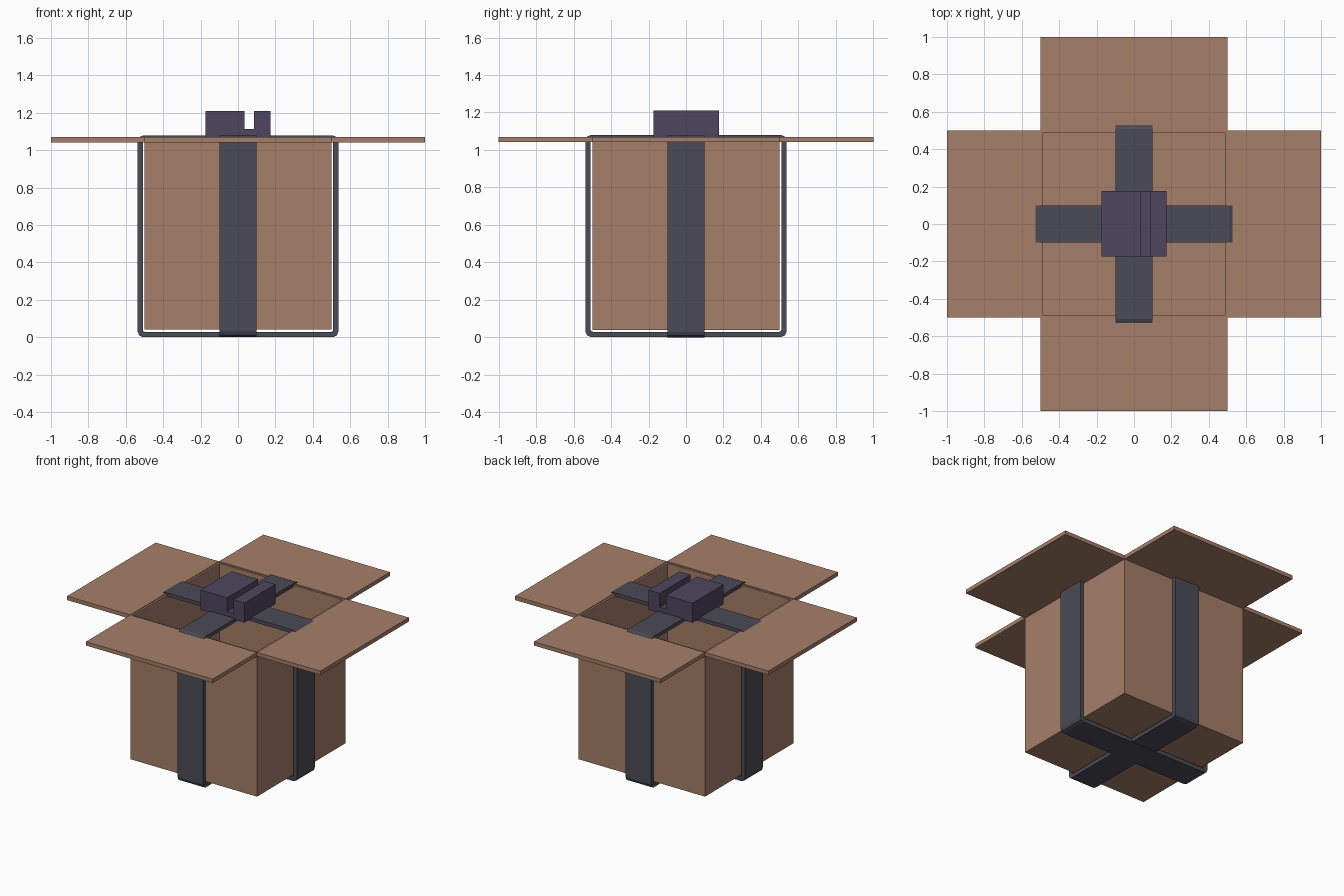
import bpy, bmesh, math
from mathutils import Matrix, Vector

cube = bpy.data.objects.get("Cube")
if cube:
    bpy.data.objects.remove(cube, do_unlink=True)


def material(name, rgb):
    m = bpy.data.materials.new(name)
    m.use_nodes = True
    m.diffuse_color = (*rgb, 1)
    m.node_tree.nodes["Principled BSDF"].inputs["Base Color"].default_value = (*rgb, 1)
    return m


CARD = material("cardboard brown", (0.38, 0.212, 0.14))
STRAP = material("strap grey", (0.07, 0.07, 0.095))
BUCKLE = material("buckle purple", (0.077, 0.061, 0.115))


def finish(bm, name, mat):
    bmesh.ops.recalc_face_normals(bm, faces=bm.faces[:])
    mesh = bpy.data.meshes.new(name)
    bm.to_mesh(mesh)
    bm.free()
    mesh.materials.append(mat)
    obj = bpy.data.objects.new(name, mesh)
    bpy.context.collection.objects.link(obj)
    return obj


def block(lo, hi):
    bm = bmesh.new()
    lo, hi = Vector(lo), Vector(hi)
    size = Matrix.Diagonal((*(hi - lo), 1))
    bmesh.ops.create_cube(bm, size=1, matrix=Matrix.Translation((lo + hi) / 2) @ size)
    return bm


# Open box: solid block whose top is inset and sunk to the floor
bm = block((-0.5, -0.5, 0.04), (0.5, 0.5, 1.065))
top = max(bm.faces, key=lambda f: f.calc_center_median().z)
bmesh.ops.inset_region(bm, faces=[top], thickness=0.02)
sunk = bmesh.ops.extrude_face_region(bm, geom=[top])["geom"]
bmesh.ops.delete(bm, geom=[top], context="FACES")
for v in sunk:
    if isinstance(v, bmesh.types.BMVert):
        v.co.z = 0.06
finish(bm, "open_box", CARD)

# Four flaps folded out level with the rim
for i, side in enumerate(("front", "left", "back", "right")):
    bm = block((-0.5, -1.0, 1.042), (0.5, -0.5, 1.07))
    bm.transform(Matrix.Rotation(i * math.pi / 2, 4, "Z"))
    finish(bm, side + "_flap", CARD)


def rounded_rect(half, z0, z1, r, steps=2):
    """Outline in the XZ plane with rounded corners."""
    pts = []
    corners = ((1, z1 - r), (-1, z1 - r), (-1, z0 + r), (1, z0 + r))
    for k, (sx, cz) in enumerate(corners):
        for s in range(steps + 1):
            a = (k + s / steps) * math.pi / 2
            pts.append((sx * (half - r) + r * math.cos(a), cz + r * math.sin(a)))
    return pts


def strap(name, turn, lift):
    """Flat band looping around the box."""
    bm = bmesh.new()
    outlines = (rounded_rect(0.537, lift, 1.078 + lift, 0.03),
                rounded_rect(0.509, 0.028 + lift, 1.052 + lift, 0.012))
    rings = [[bm.verts.new((x, y, z)) for x, z in outlines[o]]
             for o, y in ((0, -0.1), (0, 0.1), (1, 0.1), (1, -0.1))]
    n = len(rings[0])
    for a, b in zip(rings, rings[1:] + rings[:1]):
        for i in range(n):
            j = (i + 1) % n
            bm.faces.new((a[i], a[j], b[j], b[i]))
    bm.transform(Matrix.Rotation(turn, 4, "Z"))
    finish(bm, name, STRAP)


strap("side_to_side_strap", 0, 0.0)
strap("front_to_back_strap", math.pi / 2, 0.002)

# Buckle: grooved profile extruded front to back
profile = ((-0.175, 1.07), (0.173, 1.07), (0.173, 1.21), (0.085, 1.21),
           (0.085, 1.112), (0.035, 1.112), (0.035, 1.21), (-0.175, 1.21))
bm = bmesh.new()
face = bm.faces.new([bm.verts.new((x, -0.174, z)) for x, z in profile])
out = bmesh.ops.extrude_face_region(bm, geom=[face])["geom"]
bmesh.ops.translate(bm, vec=(0, 0.35, 0),
                    verts=[v for v in out if isinstance(v, bmesh.types.BMVert)])
if not face.is_valid or all(len(e.link_faces) == 2 for e in bm.edges):
    pass
else:
    bmesh.ops.holes_fill(bm, edges=[e for e in bm.edges if len(e.link_faces) == 1])
finish(bm, "buckle", BUCKLE)
